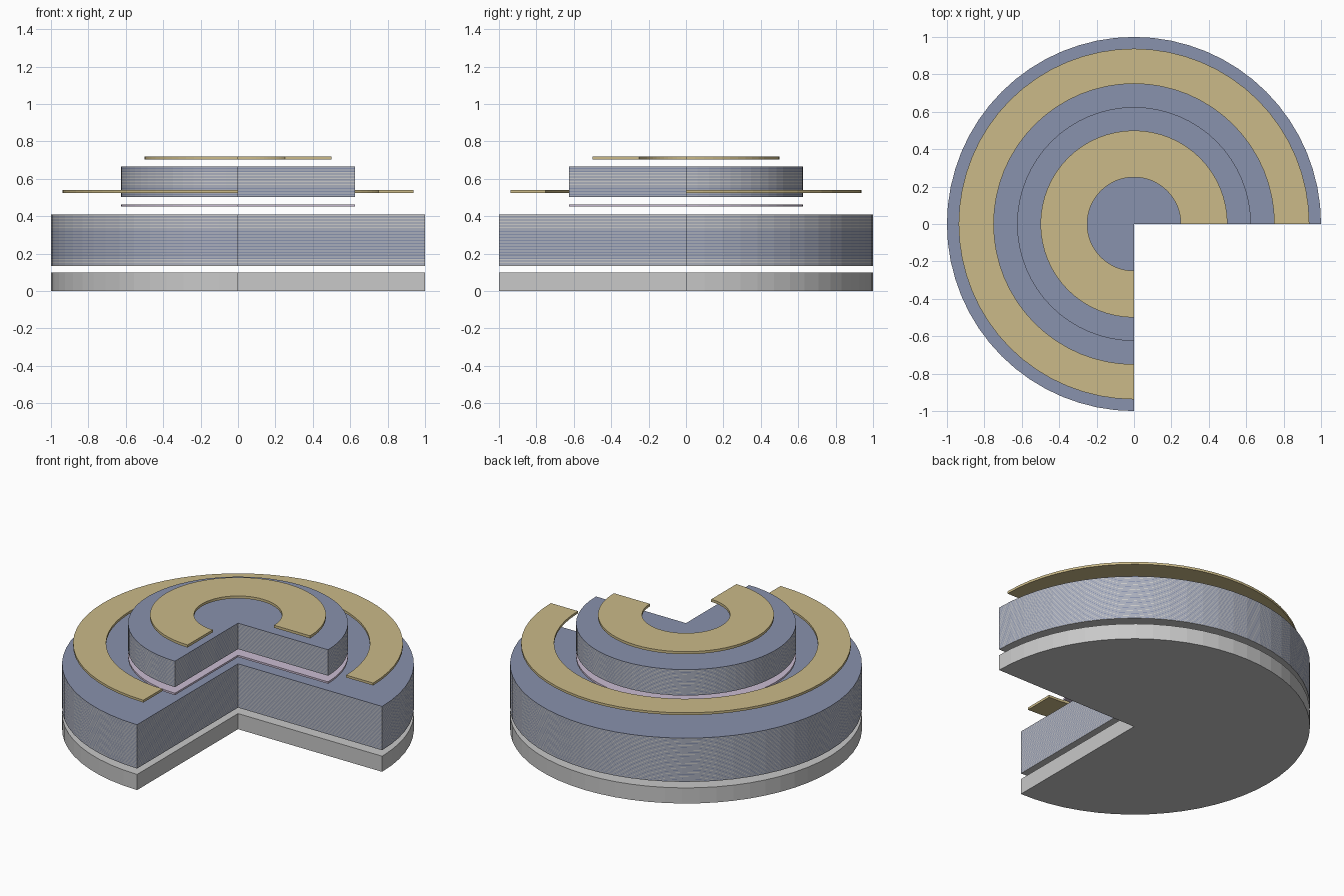
import bpy
import bmesh
from math import cos, sin, pi

cube = bpy.data.objects.get("Cube")
if cube:
    bpy.data.objects.remove(cube, do_unlink=True)

SEGMENTS = 48          # facets along the three-quarter arc
SWEEP = 1.5 * pi       # the front left quarter is cut away


def make_material(name, srgb):
    colour = [((c / 255 + 0.055) / 1.055) ** 2.4 for c in srgb] + [1.0]
    mat = bpy.data.materials.new(name)
    mat.use_nodes = True
    mat.diffuse_color = colour
    mat.node_tree.nodes["Principled BSDF"].inputs["Base Color"].default_value = colour
    return mat


grey = make_material("pale grey", (200, 200, 200))
blue = make_material("slate blue", (137, 146, 173))
gold = make_material("dull gold", (203, 186, 136))
lilac = make_material("pale lilac", (202, 188, 210))


def arc(radius):
    return [(radius * cos(SWEEP * i / SEGMENTS), radius * sin(SWEEP * i / SEGMENTS))
            for i in range(SEGMENTS + 1)]


def sector(name, z0, z1, outer, inner=0, mats=(grey,), layers=1):
    """Three-quarter disc or ring, split into layers that cycle through mats."""
    outline = arc(outer) + (arc(inner)[::-1] if inner else [(0, 0)])
    n = len(outline)
    bm = bmesh.new()
    rows = []
    for k in range(layers + 1):
        z = z0 + (z1 - z0) * k / layers
        rows.append([bm.verts.new((x, y, z)) for x, y in outline])

    # Side walls, one band per layer
    for k in range(layers):
        low, high = rows[k], rows[k + 1]
        for i in range(n):
            j = (i + 1) % n
            face = bm.faces.new((low[i], low[j], high[j], high[i]))
            face.material_index = k % len(mats)

    # Caps: quads across a ring, wedges to the centre of a disc
    for row, layer, flip in ((rows[0], 0, True), (rows[-1], layers - 1, False)):
        for i in range(SEGMENTS):
            if inner:
                corners = [row[i], row[i + 1], row[n - 2 - i], row[n - 1 - i]]
            else:
                corners = [row[i], row[i + 1], row[-1]]
            face = bm.faces.new(corners[::-1] if flip else corners)
            face.material_index = layer % len(mats)

    mesh = bpy.data.meshes.new(name)
    bm.to_mesh(mesh)
    bm.free()
    for mat in mats:
        mesh.materials.append(mat)
    obj = bpy.data.objects.new(name, mesh)
    bpy.context.collection.objects.link(obj)
    return obj


# Base slab and the two striped stacks with a thin sheet between them
sector("base_slab", 0, 0.098, 1)
sector("lower_striped_stack", 0.135, 0.41, 1, mats=(grey, blue), layers=68)
sector("thin_sheet", 0.452, 0.464, 0.625, mats=(lilac,))
sector("upper_striped_stack", 0.502, 0.665, 0.625, mats=(grey, blue), layers=40)

# Gold contact rings
sector("lower_ring", 0.525, 0.54, 0.9375, 0.75, mats=(gold,))
sector("upper_ring", 0.703, 0.719, 0.5, 0.25, mats=(gold,))
